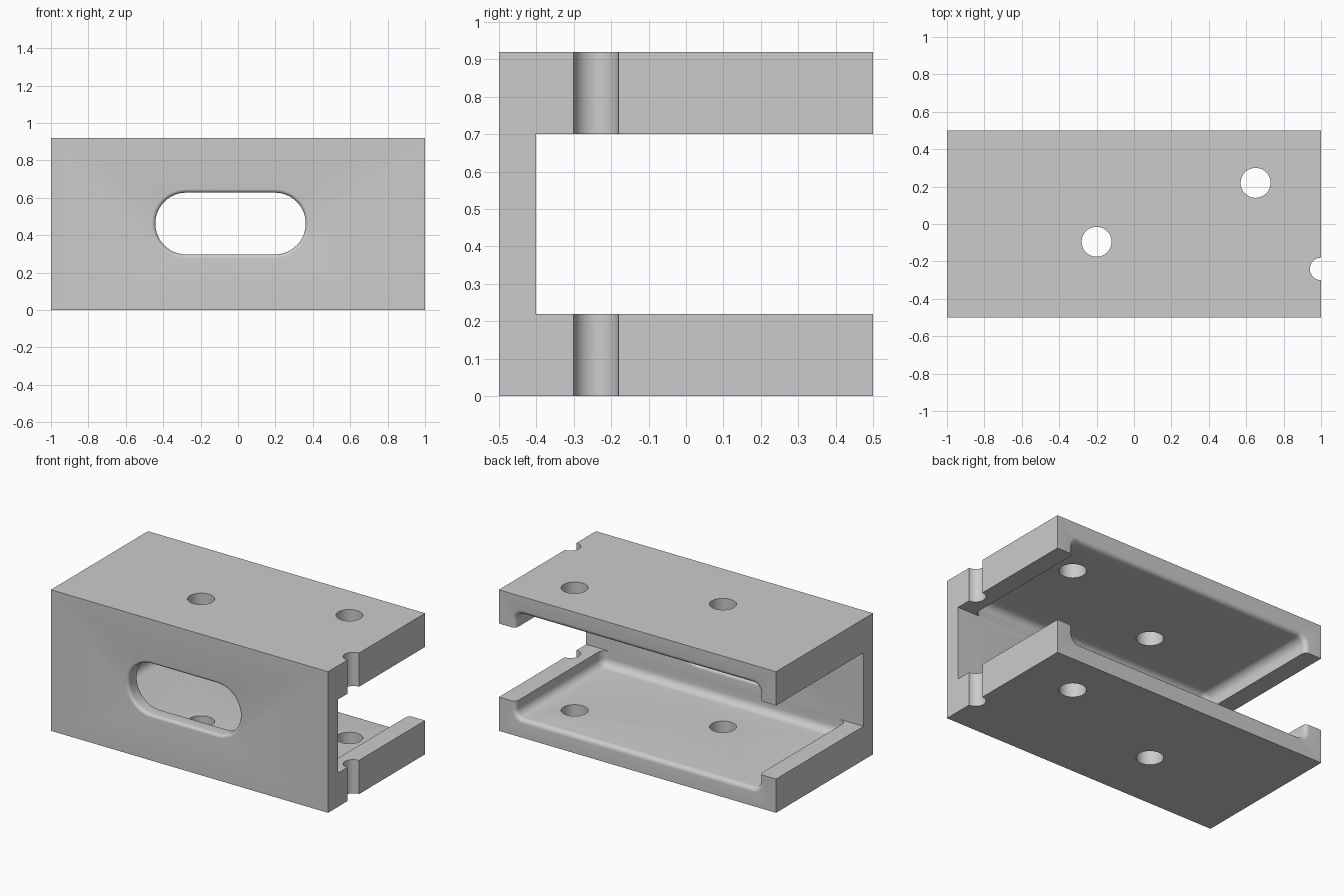
import bpy
import bmesh
from math import sin, cos, pi, radians
from mathutils import Matrix, Vector

if "Cube" in bpy.data.objects:
    bpy.data.objects.remove(bpy.data.objects["Cube"])

HEIGHT = 0.92
WALL = 0.12
MID = HEIGHT / 2


def make_object(name, bm):
    bmesh.ops.recalc_face_normals(bm, faces=bm.faces)
    mesh = bpy.data.meshes.new(name)
    bm.to_mesh(mesh)
    bm.free()
    obj = bpy.data.objects.new(name, mesh)
    bpy.context.collection.objects.link(obj)
    return obj


def box(name, low, high):
    low, high = Vector(low), Vector(high)
    bm = bmesh.new()
    size = Matrix.Diagonal((high - low).to_4d())
    bmesh.ops.create_cube(bm, size=1, matrix=Matrix.Translation((low + high) / 2) @ size)
    return make_object(name, bm)


def cylinder(name, x, y, radius):
    bm = bmesh.new()
    bmesh.ops.create_cone(bm, cap_ends=True, segments=48, radius1=radius, radius2=radius,
                          depth=2, matrix=Matrix.Translation((x, y, MID)))
    return make_object(name, bm)


def rounded_loft(name, cx, cz, half_x, half_z, corner, sections, steps=10):
    """Rounded rectangle in the xz plane, lofted along y through (y, offset) sections."""
    bm = bmesh.new()
    loops = []
    for y, offset in sections:
        loop = []
        for quarter, (sx, sz) in enumerate(((1, 1), (-1, 1), (-1, -1), (1, -1))):
            for i in range(steps + 1):
                a = (quarter + i / steps) * pi / 2
                r = corner + offset
                loop.append(bm.verts.new((cx + sx * (half_x - corner) + r * cos(a), y,
                                          cz + sz * (half_z - corner) + r * sin(a))))
        loops.append(loop)
    for a, b in zip(loops, loops[1:]):
        for i in range(len(a)):
            j = (i + 1) % len(a)
            bm.faces.new((a[i], a[j], b[j], b[i]))
    bm.faces.new(loops[0])
    bm.faces.new(loops[-1])
    bmesh.ops.remove_doubles(bm, verts=bm.verts, dist=0.00001)
    return make_object(name, bm)


def flare(y, r, direction, steps=6):
    """Sections of a rounded rim that opens towards y."""
    arc = [i / steps * pi / 2 for i in range(steps + 1)]
    return [(y - direction * r * (1 - sin(a)), r * (1 - cos(a))) for a in arc]


def cove(y, r, steps=6):
    """Sections of a rounded inner corner that closes at y."""
    arc = [i / steps * pi / 2 for i in range(steps + 1)]
    return [(y + r * (1 - cos(a)), -r * (1 - sin(a))) for a in arc]


# Channel body
body = box("channel_body", (-1, -0.5, 0), (1, 0.5, HEIGHT))

# Hollow with coved inner corners and a rounded back rim
rim = 0.03
hollow = rounded_loft("hollow_cutter", 0, MID, 1 - WALL, MID - WALL, 0.051,
                      cove(-0.4, 0.05) + flare(0.5, rim, 1) + [(0.6, rim)])

# Open ends between the upper and lower lips
gap = box("end_gap_cutter", (-1.2, -0.4, 0.22), (1.2, 0.8, 0.70))

# Long slot in the front wall, rounded on both faces
edge = 0.02
slot = rounded_loft("slot_cutter", -0.04, 0.4625, 0.402, 0.165, 0.1645,
                    [(-0.6, edge)] + flare(-0.5, edge, -1)[::-1]
                    + flare(-0.4, edge, 1) + [(-0.3, edge)], steps=16)

# Screw holes and the half-round notch at the end
holes = [cylinder("hole_cutter", x, y, r)
         for x, y, r in ((-0.2, -0.095, 0.08), (0.65, 0.22, 0.08), (1, -0.24, 0.06))]

bpy.context.view_layer.objects.active = body
for cutter in [hollow, gap, slot] + holes:
    cutter.hide_render = True
    mod = body.modifiers.new(cutter.name, 'BOOLEAN')
    mod.operation = 'DIFFERENCE'
    mod.solver = 'EXACT'
    mod.object = cutter
    bpy.ops.object.modifier_apply(modifier=mod.name)
    bpy.data.objects.remove(cutter)

# Plain grey finish
grey = bpy.data.materials.new("plain_grey")
grey.use_nodes = True
grey.diffuse_color = (0.6, 0.6, 0.6, 1)
grey.node_tree.nodes["Principled BSDF"].inputs["Base Color"].default_value = grey.diffuse_color
body.data.materials.clear()
body.data.materials.append(grey)

bpy.ops.object.select_all(action='DESELECT')
body.select_set(True)
bpy.ops.object.shade_smooth_by_angle(angle=radians(30))
